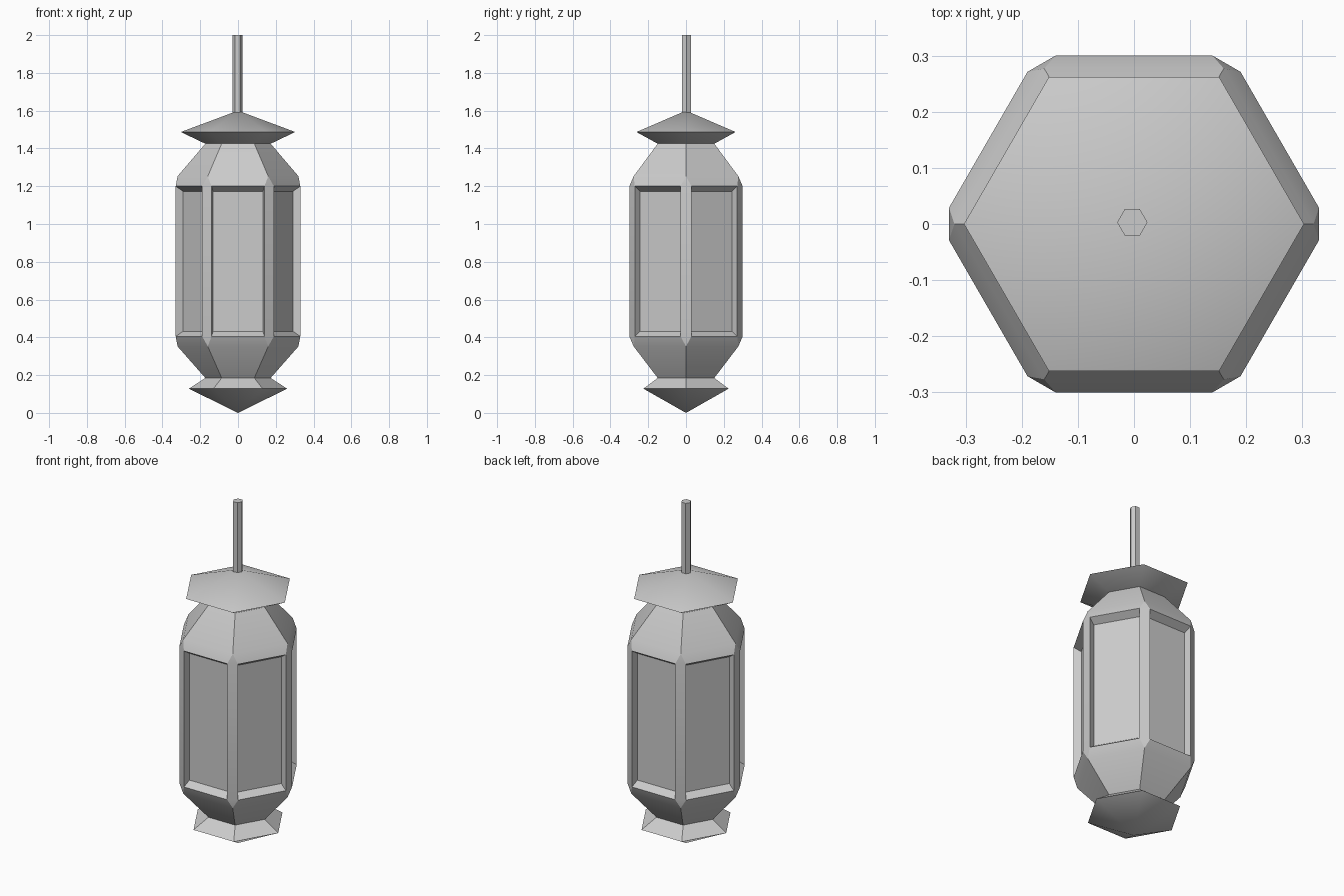
import bpy, bmesh, math
from mathutils import Vector

if "Cube" in bpy.data.objects:
    bpy.data.objects.remove(bpy.data.objects["Cube"])

SIDES = 6


def finish(name, bm, angle):
    bmesh.ops.recalc_face_normals(bm, faces=bm.faces)
    mesh = bpy.data.meshes.new(name)
    bm.to_mesh(mesh)
    bm.free()
    ob = bpy.data.objects.new(name, mesh)
    bpy.context.collection.objects.link(ob)
    if angle:
        bpy.ops.object.select_all(action='DESELECT')
        ob.select_set(True)
        bpy.context.view_layer.objects.active = ob
        bpy.ops.object.shade_smooth_by_angle(angle=math.radians(angle))
    return ob


def ring(bm, r, z, cx=0, cy=0):
    return [bm.verts.new((cx + r * math.cos(k * math.tau / SIDES),
                          cy + r * math.sin(k * math.tau / SIDES), z)) for k in range(SIDES)]


def bridge(bm, a, b):
    for k in range(SIDES):
        n = (k + 1) % SIDES
        bm.faces.new((a[k], a[n], b[n], b[k]))


def hex_solid(name, profile, angle=0, cx=0, cy=0):
    # Stacked hexagon rings; radius 0 makes a point
    bm = bmesh.new()
    rings = [ring(bm, r, z, cx, cy) for r, z in profile]
    for a, b in zip(rings, rings[1:]):
        bridge(bm, a, b)
    bm.faces.new(rings[0])
    bm.faces.new(rings[-1])
    bmesh.ops.remove_doubles(bm, verts=bm.verts, dist=1e-5)
    bmesh.ops.dissolve_degenerate(bm, edges=bm.edges, dist=1e-5)
    return finish(name, bm, angle)


def lantern_body():
    bm = bmesh.new()
    bottom, low = ring(bm, 0.173, 0.185), ring(bm, 0.32, 0.352)
    high, top = ring(bm, 0.32, 1.253), ring(bm, 0.173, 1.425)
    bm.faces.new(bottom)
    bm.faces.new(top)
    bridge(bm, bottom, low)
    bridge(bm, high, top)

    def panel_corners(k, apothem, half, z0, z1):
        a = (k + 0.5) * math.tau / SIDES
        n = Vector((math.cos(a), math.sin(a), 0))
        t = Vector((-n.y, n.x, 0))
        return [bm.verts.new(n * apothem + t * s + Vector((0, 0, z)))
                for s, z in ((-half, z0), (half, z0), (half, z1), (-half, z1))]

    rims = [panel_corners(k, 0.30, 0.14, 0.405, 1.20) for k in range(SIDES)]
    for k, rim in enumerate(rims):
        n = (k + 1) % SIDES
        nxt = rims[n]
        # sills above and below the window
        bm.faces.new((low[k], low[n], rim[1], rim[0]))
        bm.faces.new((rim[3], rim[2], high[n], high[k]))
        # recessed window
        pane = panel_corners(k, 0.26, 0.132, 0.432, 1.173)
        for i in range(4):
            j = (i + 1) % 4
            bm.faces.new((rim[i], rim[j], pane[j], pane[i]))
        bm.faces.new(pane)
        # corner post with pointed ends
        bm.faces.new((rim[1], nxt[0], nxt[3], rim[2]))
        bm.faces.new((low[n], nxt[0], rim[1]))
        bm.faces.new((rim[2], nxt[3], high[n]))
    return finish("lantern_body", bm, 22)


lantern_body()
# Roof, bottom finial and hanging rod
hex_solid("roof", [(0.173, 1.425), (0.303, 1.487), (0, 1.60)], 30)
hex_solid("bottom_finial", [(0, 0), (0.26, 0.128), (0.173, 0.185)], 30)
hex_solid("hanging_rod", [(0.027, 1.585), (0.027, 2.0)], 0, -0.003, 0.003)
